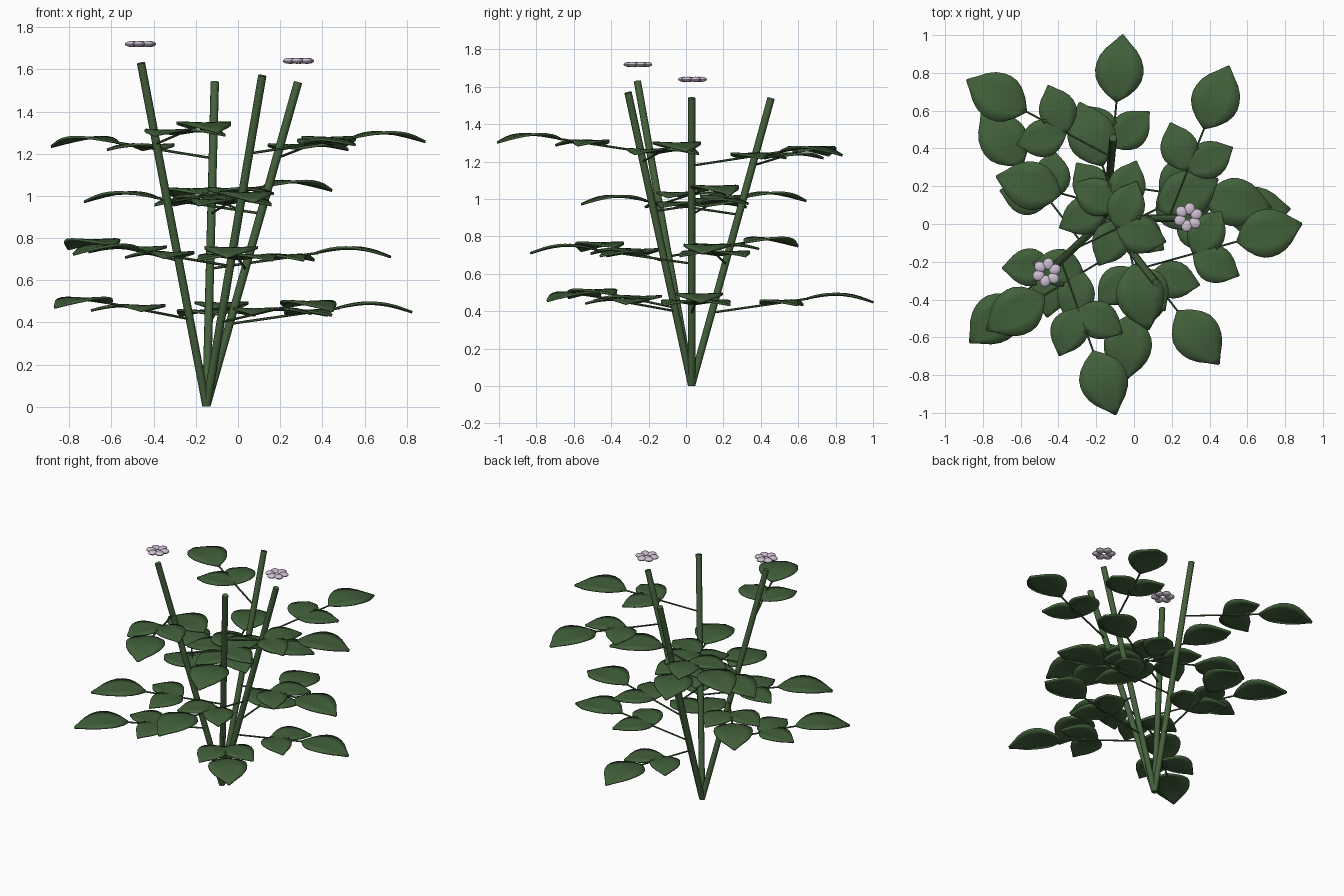
import bpy, bmesh, math
from mathutils import Vector, Matrix

old = bpy.data.objects.get("Cube")
if old:
    bpy.data.objects.remove(old, do_unlink=True)


def material(name, rgb):
    m = bpy.data.materials.new(name)
    m.use_nodes = True
    m.diffuse_color = (*rgb, 1)
    bsdf = m.node_tree.nodes["Principled BSDF"]
    bsdf.inputs["Base Color"].default_value = (*rgb, 1)
    bsdf.inputs["Roughness"].default_value = 0.8
    return m


LEAF = material("leaf green", (0.054, 0.117, 0.043))
STEM = material("stem green", (0.06, 0.123, 0.046))
PETAL = material("pale lilac", (0.62, 0.52, 0.65))


def finish(bm, name, mat):
    mesh = bpy.data.meshes.new(name)
    bm.to_mesh(mesh)
    bm.free()
    mesh.materials.append(mat)
    for p in mesh.polygons:
        p.use_smooth = True
    mesh.set_sharp_from_angle(angle=math.radians(40))
    obj = bpy.data.objects.new(name, mesh)
    bpy.context.collection.objects.link(obj)
    return obj


def add_rod(bm, start, end, radius, sides):
    axis = end - start
    turn = axis.to_track_quat('Z', 'Y').to_matrix().to_4x4()
    bmesh.ops.create_cone(bm, cap_ends=True, segments=sides, radius1=radius,
                          radius2=radius, depth=axis.length,
                          matrix=Matrix.Translation((start + end) / 2) @ turn)


# Half widths of a leaflet from its base to its tip
OUTLINE = [0.04, 0.48, 0.78, 0.95, 1.0, 0.97, 0.86, 0.65, 0.33, 0.04]


def add_leaflet(bm, matrix, length, width, rise, drop):
    """Arched ovate blade along +x, folded very slightly at the midrib."""
    rows = []
    last = len(OUTLINE) - 1
    for i, w in enumerate(OUTLINE):
        t = i / last
        z = rise * math.sin(math.pi * t) - drop * t
        half = w * width / 2
        rows.append([bm.verts.new(matrix @ Vector(
            (t * length, s * half, z + 0.005 * w * abs(s))))
            for s in (-1, -0.5, 0, 0.5, 1)])
    for a, b in zip(rows, rows[1:]):
        for k in range(4):
            bm.faces.new((a[k], b[k], b[k + 1], a[k + 1]))


def make_leaf(name, at, azimuth):
    """Leaf stalk carrying one end leaflet and a pair of side leaflets."""
    place = Matrix.Translation(at) @ Matrix.Rotation(azimuth, 4, 'Z')
    stalk = bmesh.new()
    fork, end = Vector((0.27, 0, 0.045)), Vector((0.52, 0, 0.075))
    add_rod(stalk, Vector((0, 0, 0)), end, 0.006, 6)
    stalk.transform(place)
    finish(stalk, f"{name}_stalk", STEM)

    blades = bmesh.new()
    add_leaflet(blades, Matrix.Translation(end - Vector((0.01, 0, 0))),
                0.357, 0.256, 0.03, 0.02)
    for side in (-1, 1):
        turn = Matrix.Rotation(side * math.radians(41), 4, 'Z')
        add_leaflet(blades, Matrix.Translation(fork) @ turn,
                    0.27, 0.2, 0.018, 0.005)
    blades.transform(place)
    leaflets = finish(blades, f"{name}_leaflets", LEAF)
    solid = leaflets.modifiers.new("thickness", 'SOLIDIFY')
    solid.thickness = 0.012
    solid.offset = 0


# Stem tips, each with the points its four leaves reach for, low to high
ROOT = Vector((-0.15, 0.03, 0))
STEMS = {
    "front_right_stem": ((-0.46, -0.26, 1.63),
                         [(-0.86, -0.62), (-0.8, 0.59), (0.43, 0.23), (-0.1, -1.0)]),
    "back_stem": ((-0.11, 0.455, 1.54),
                  [(-0.06, 1.0), (0.71, 0.09), (0.07, -0.53), (-0.88, 0.76)]),
    "front_stem": ((0.115, -0.31, 1.57),
                   [(0.44, -0.73), (-0.78, -0.56), (-0.28, 0.62), (0.88, 0.0)]),
    "left_stem": ((0.285, 0.03, 1.54),
                  [(0.82, 0.08), (-0.05, -0.81), (-0.72, 0.25), (0.5, 0.83)]),
}
for name, (tip, targets) in STEMS.items():
    tip = Vector(tip)
    bm = bmesh.new()
    add_rod(bm, ROOT, tip, 0.02, 12)
    for v in bm.verts:
        v.co.z = max(v.co.z, 0)
    finish(bm, name, STEM)
    for level, (x, y) in enumerate(targets):
        at = ROOT.lerp(tip, 0.255 + 0.17 * level)
        make_leaf(f"{name}_leaf_{level + 1}", at, math.atan2(y - at.y, x - at.x))


# Blossoms: a ring of six flattened petals
def make_flower(name, centre):
    bm = bmesh.new()
    for k in range(6):
        spin = Matrix.Rotation(math.radians(60 * k + 20), 4, 'Z')
        shape = Matrix.Diagonal((0.032, 0.029, 0.014, 1))
        bmesh.ops.create_uvsphere(
            bm, u_segments=12, v_segments=8, radius=1,
            matrix=Matrix.Translation(centre) @ spin
            @ Matrix.Translation((0.046, 0, 0)) @ shape)
    finish(bm, name, PETAL)


make_flower("right_flower", (-0.462, -0.257, 1.72))
make_flower("left_flower", (0.287, 0.035, 1.64))
